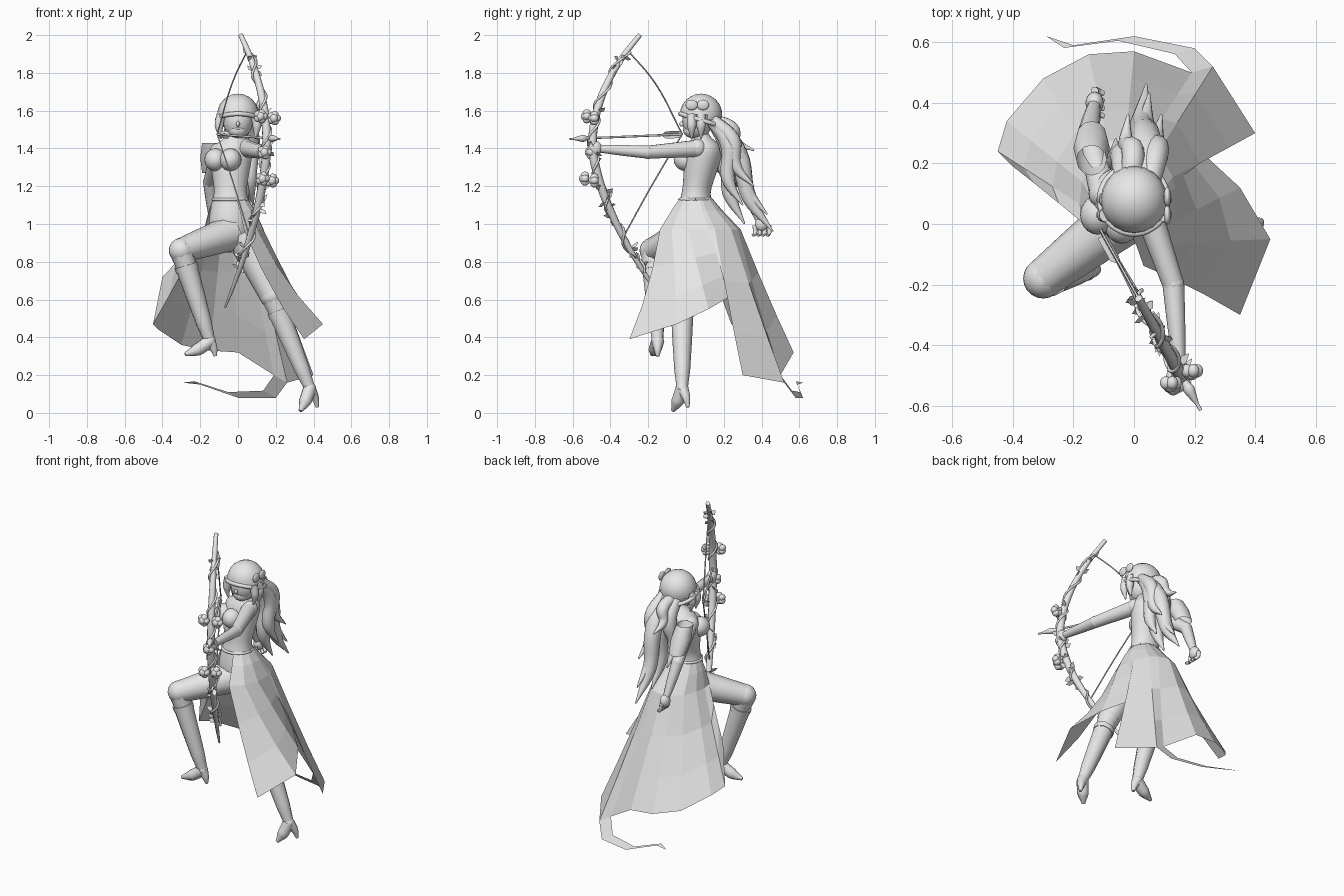
import bpy, bmesh, math, random
from mathutils import Vector, Matrix

random.seed(4)
if "Cube" in bpy.data.objects:
    bpy.data.objects.remove(bpy.data.objects["Cube"])

grey = bpy.data.materials.new("plain grey")
grey.use_nodes = True
grey.diffuse_color = (.8, .8, .8, 1)
grey.node_tree.nodes["Principled BSDF"].inputs["Base Color"].default_value = grey.diffuse_color


def add(name, mesh, smooth=True):
    obj = bpy.data.objects.new(name, mesh)
    bpy.context.collection.objects.link(obj)
    mesh.materials.clear()
    mesh.materials.append(grey)
    for polygon in mesh.polygons:
        polygon.use_smooth = smooth
    return obj


def tube(name, points, start, end, swell=0, sides=3):
    """Tapered limb through points; swell thickens its middle."""
    curve = bpy.data.curves.new(name, 'CURVE')
    curve.dimensions = '3D'
    curve.bevel_depth, curve.bevel_resolution, curve.resolution_u = 1, sides, 6
    curve.use_fill_caps = True
    spline = curve.splines.new('BEZIER')
    spline.bezier_points.add(len(points) - 1)
    for i, (knot, point) in enumerate(zip(spline.bezier_points, points)):
        t = i / (len(points) - 1)
        knot.co = point
        knot.radius = start + (end - start) * t + swell * math.sin(math.pi * t)
        knot.handle_left_type = knot.handle_right_type = 'AUTO'
    source = bpy.data.objects.new(name, curve)
    bpy.context.collection.objects.link(source)
    bpy.context.view_layer.update()
    depsgraph = bpy.context.evaluated_depsgraph_get()
    mesh = bpy.data.meshes.new_from_object(source.evaluated_get(depsgraph))
    bpy.data.objects.remove(source)
    return add(name, mesh)


def ball(name, location, size, cut=None):
    """Ellipsoid; cut removes vertices by a rule on unit coordinates."""
    bm = bmesh.new()
    bmesh.ops.create_uvsphere(bm, u_segments=20, v_segments=12, radius=1)
    if cut:
        bmesh.ops.delete(bm, geom=[v for v in bm.verts if cut(v.co)], context='VERTS')
    place = Matrix.Translation(location) @ Matrix.Diagonal((*size, 1))
    bmesh.ops.transform(bm, matrix=place, verts=bm.verts)
    mesh = bpy.data.meshes.new(name)
    bm.to_mesh(mesh)
    bm.free()
    return add(name, mesh)


def grid(name, rows, smooth=False, closed=False):
    """Skin rows of equal point counts."""
    count = len(rows[0])
    faces = []
    for row in range(len(rows) - 1):
        for i in range(count if closed else count - 1):
            a, b = row * count + i, row * count + (i + 1) % count
            faces.append((a, b, b + count, a + count))
    mesh = bpy.data.meshes.new(name)
    mesh.from_pydata([point for row in rows for point in row], [], faces)
    return add(name, mesh, smooth)


def ring(center, width, depth, angles):
    return [Vector(center) + Vector((width * math.cos(a), depth * math.sin(a), 0)) for a in angles]


full_turn = [math.tau * i / 12 for i in range(12)]

# Torso, lofted from crotch to neck as height, radius and depth position
body = [(.85, .05, .04), (.95, .12, .05), (1.05, .12, .05), (1.15, .09, .05), (1.2, .09, .06),
        (1.3, .11, .08), (1.4, .12, .1), (1.44, .08, .09), (1.47, .04, .08), (1.55, .04, .08)]
torso = grid("torso", [ring((-.04 * max(0, min(1, 12 - 8 * z)), y, z), r, r * .88, full_turn)
                       for z, r, y in body], True, True)
torso.modifiers.new("rounding", 'SUBSURF').levels = 2
for name, x, y in (("right_breast", -.12, .03), ("left_breast", -.04, 0)):
    ball(name, (x, y, 1.34), (.058, .065, .06))

# Head, face and hair cap
head = Vector((0, .08, 1.58))
ball("face", head + Vector((0, -.02, -.03)), (.08, .08, .1))
ball("jaw", head + Vector((0, -.045, -.085)), (.05, .05, .04))
ball("nose", head + Vector((0, -.1, -.05)), (.01, .015, .015))
ball("mouth", head + Vector((0, -.085, -.08)), (.02, .01, .006))
ball("hair_cap", head, (.11, .112, .11), cut=lambda co: co.z < -.25 - .6 * max(co.y, 0))
band = ring(head, .11, .11, full_turn)
for point in band:
    point.z -= (point.y - head.y) * .3 + .03
tube("hair_band", band + band[:1], .012, .012)
for side in (-1, 1):
    for y in (-.05, 0):
        root = head + Vector((side * .09, y, 0))
        tube("side_lock", [root, root + Vector((side * .01, 0, -.06)), root - Vector((0, 0, .13))], .025, .004, .01)
    ball("side_ornament", head + Vector((.11, side * .03 - .02, .05)), (.012, .032, .028))

# Long hair locks fanning out from the back of the head
locks = [((.04, .46, .96), .03), ((.03, .31, 1), .03), ((.08, .3, 1.1), .025), ((-.02, .36, 1.39), .015),
         ((-.06, .28, 1.15), .025), ((.05, .43, 1.05), .025), ((.09, .36, 1.2), .02)]
for tip, fullness in locks:
    tip = Vector(tip)
    root = head + Vector((tip.x * .6, .06, -.03))
    sway = Vector((.01, .04, 0))
    tube("hair_lock", [root, root.lerp(tip, .3) + sway, root.lerp(tip, .7) - sway * .7, tip], .035, .004, fullness)


# Arms: the left holds the bow, the right trails behind
def arm(side, shoulder, elbow, hand):
    tube(side + "_upper_arm", [shoulder, elbow], .047, .036)
    ball(side + "_elbow", elbow, (.036, .036, .036))
    tube(side + "_forearm", [elbow, elbow.lerp(hand, .4), hand], .036, .02, .003)
    ball(side + "_hand", hand, (.03, .036, .04))
    ball(side + "_shoulder", shoulder, (.05, .05, .05))


grip = Vector((.15, -.48, 1.4))
trailing = Vector((-.13, .4, 1))
arm("left", Vector((.04, .06, 1.4)), Vector((.13, -.2, 1.38)), grip)
arm("right", Vector((-.1, .1, 1.38)), Vector((-.15, .3, 1.22)), trailing)
for i in range(4):
    knuckle = trailing + Vector((0, .025 * i - .035, -.01))
    tube("right_finger", [knuckle, knuckle + Vector((.01, 0, -.04)), knuckle + Vector((.03, -.01, -.05))], .013, .008)
cuff = Vector((-.14, .25, 1.35))
fall = Vector((0, .04, -.08))
grid("right_sleeve", [ring(cuff + fall * k, r, r, full_turn) for k, r in ((-1, .05), (0, .06), (1, .05))], True, True)


# Legs with tall heeled boots
def leg(side, hip, knee, ankle, toe, heel):
    tube(side + "_thigh", [hip, hip.lerp(knee, .5), knee], .095, .066)
    ball(side + "_knee", knee, (.066, .066, .066))
    boot_top = knee.lerp(ankle, .16)
    tube(side + "_calf", [knee, boot_top], .064, .056)
    tube(side + "_boot", [boot_top, boot_top.lerp(ankle, .35), boot_top.lerp(ankle, .75), ankle], .06, .03, .003)
    tube(side + "_boot_cuff", [boot_top, knee.lerp(ankle, .22)], .064, .062)
    ball(side + "_ankle", ankle, (.033, .033, .033))
    tube(side + "_foot", [ankle, ankle.lerp(toe, .5) - Vector((0, 0, .01)), toe], .036, .01, .011)
    tube(side + "_heel", [ankle, ankle.lerp(heel, .5) + Vector((heel - ankle).xy.to_3d()) * .2, heel], .034, .009)


leg("right", Vector((-.04, .02, .95)), Vector((-.3, -.18, .86)), Vector((-.15, -.15, .38)),
    Vector((-.28, -.18, .31)), Vector((-.12, -.15, .3)))
leg("left", Vector((.03, .03, .94)), Vector((.18, -.02, .62)), Vector((.38, -.02, .13)),
    Vector((.33, -.07, .01)), Vector((.42, .01, .03)))

# Faceted skirt: each hem point hangs from a waist angle set by its direction
hem = [Vector(point) for point in (
    (.35, -.3, .39), (.45, -.05, .47), (.35, .12, .55), (.22, .24, .62), (.4, .3, .2), (.26, .52, .16),
    (.19, .5, .2), (0, .57, .32), (-.15, .56, .33), (-.3, .48, .36), (-.42, .34, .44), (-.45, .24, .47), (-.4, .19, .72))]
# Even spacing softens the bunching of the side folds
angles = [math.atan2(point.y - .05, point.x) * .5 - .85 + i * .24 for i, point in enumerate(hem)]
waist = ring((-.04, .05, 1.14), .09, .085, angles)
belly = ring((-.03, .055, 1.07), .125, .14, angles)
hips = ring((-.02, .07, .97), .16, .22, angles)


def fold(top, low, t):
    """Fabric curves in at the front and hangs straight behind."""
    return top.lerp(low, t) - Vector((low.x, low.y, 0)) * (.06 if low.y < 0 else .01)


folds = [[fold(top, low, t) for top, low in zip(hips, hem)] for t in (.35, .7)]
grid("skirt", [waist, belly, hips, *folds, hem])
belt = ring((-.04, .05, 1.13), .092, .084, full_turn)
tube("waistband", belt + belt[:1], .008, .008)

# Curling ribbon at the end of the train, tapering to a point
train = [hem[5]] + [Vector(p) for p in ((.2, .58, .08), (0, .62, .08), (-.2, .59, .15), (-.29, .62, .16))]
breadth = hem[6] - hem[5]
grid("skirt_train", [train, [point + breadth * (1 - (i / 4) ** 2) for i, point in enumerate(train)]])


# Bow: a flat curve with a longer lower limb
def bow_point(z):
    if z > 1.42:
        y = .25 * ((z - 1.42) / .58) ** 2 - .495
    else:
        y = .4 * ((1.42 - z) / .86) ** 1.6 - .495
    return Vector((-.12 - .55 * y, y, z))


top, bottom = 2, .56
heights = [bottom + (top - bottom) * i / 48 for i in range(49)]
tube("bow", [bow_point(z) for z in heights[::4]], .006, .013, .014)
tube("bow_vine", [bow_point(z) + Vector((math.cos(i), math.sin(i), 0)) * .024 for i, z in enumerate(heights[6:-3])],
     .007, .007, sides=1)
nock = Vector((-.11, -.02, 1.475))
for name, z, bulge in (("upper_string", 1.92, .05), ("lower_string", .93, .01)):
    end = bow_point(z)
    tube(name, [end, end.lerp(nock, .5) + Vector((0, 0, bulge)), nock], .004, .004, sides=1)

# Leaves scattered along the bow
for i in range(40):
    base = bow_point(random.uniform(.75, 1.95))
    out = Vector((random.uniform(-1, 1), random.uniform(-1, 1), random.uniform(-.6, 1))).normalized()
    half = out.orthogonal().normalized() * .016
    out *= random.uniform(.045, .07)
    grid("bow_leaf", [[base, base + out * .6 + half], [base + out * .6 - half, base + out]])

# Full blossoms on the bow
for x, y, z in ((.19, -.49, 1.56), (.12, -.53, 1.57), (.13, -.54, 1.24), (.18, -.49, 1.23), (.14, -.51, 1.38)):
    heart = Vector((x, y, z))
    ball("blossom_heart", heart, (.024, .026, .026))
    for i in range(5):
        a = math.tau * i / 5
        ball("blossom_petal", heart + Vector((math.cos(a), .3, math.sin(a))) * .018, (.02, .022, .02))

# Arrow with a slender point and feather vanes
tip = Vector((.22, -.615, 1.45))
along = (tip - nock).normalized()
tube("arrow_shaft", [nock, tip], .006, .006)
tube("arrow_point", [tip - along * .12, tip - along * .08, tip], .006, .001, .016)
across = along.cross(Vector((0, 0, .022)))
for i in range(3):
    vane = Matrix.Rotation(math.tau * i / 3, 3, along) @ across
    back, front = nock + along * .02, nock + along * .13
    grid("arrow_vane", [[back, front], [back + vane, front + vane - along * .025]])
